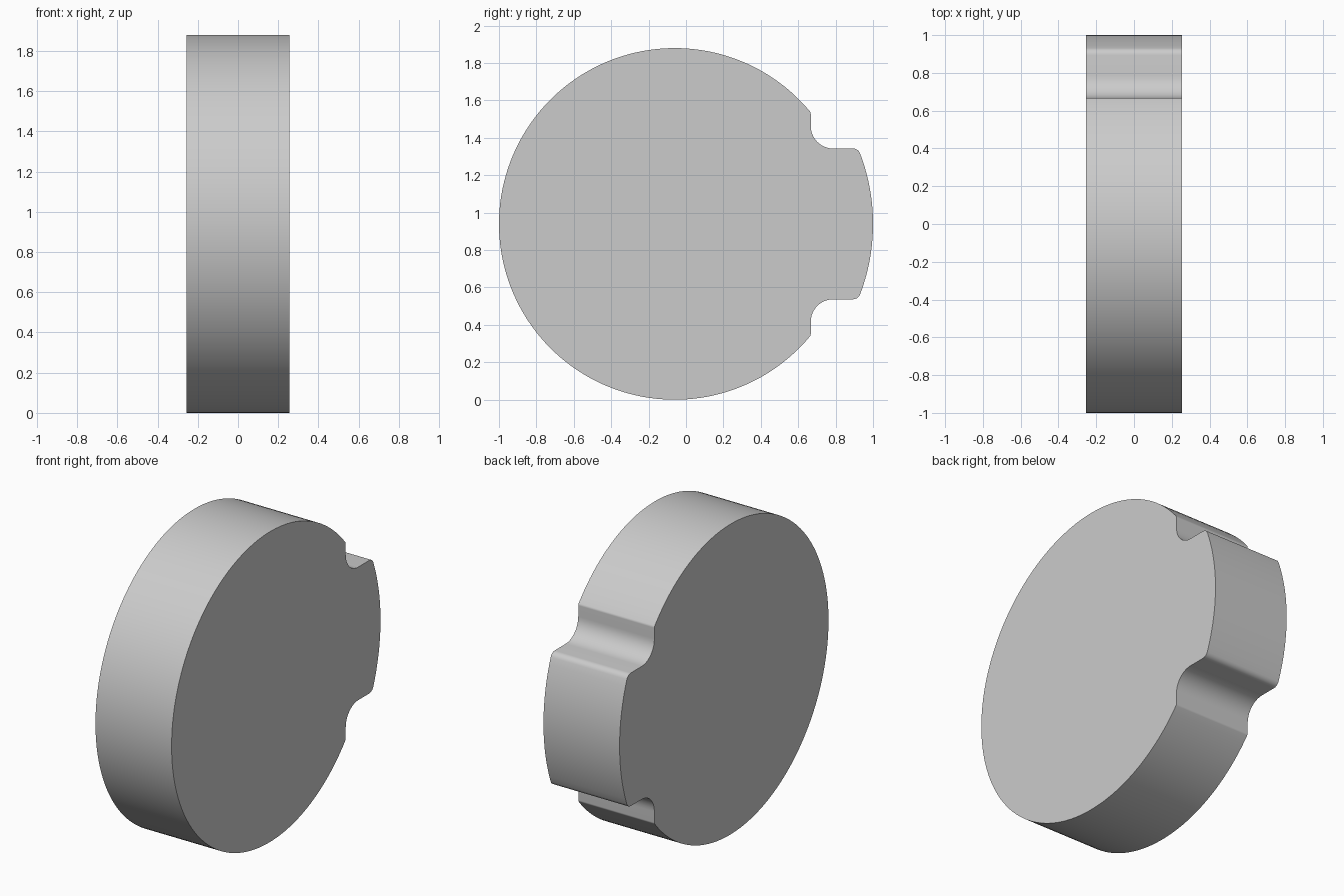
import bpy
import bmesh
from math import sqrt, sin, cos, asin, pi, radians

cube = bpy.data.objects.get("Cube")
if cube:
    bpy.data.objects.remove(cube, do_unlink=True)

RADIUS, TAB_RADIUS = 0.94, 1.06      # disc rim and tab outer face
HALF_WIDTH = 0.255
HUB_Y, HUB_Z = -0.06, 0.94
NOTCH_U, TAB_V = 0.727, 0.403        # notch wall and tab side
NOTCH_R, LIP_R, TAB_R = 0.12, 0.02, 0.04


def arc(u, v, r, start, end, steps):
    """Points of an arc round (u, v), both ends included."""
    angles = [start + (end - start) * i / steps for i in range(steps + 1)]
    return [(u + r * cos(a), v + r * sin(a)) for a in angles]


# Centres of the rounded tab corner and the rounded notch lip
tab_v = TAB_V - TAB_R
tab_u = sqrt((TAB_RADIUS - TAB_R) ** 2 - tab_v ** 2)
tab_angle = asin(tab_v / (TAB_RADIUS - TAB_R))
lip_u = NOTCH_U - LIP_R
lip_v = sqrt((RADIUS - LIP_R) ** 2 - lip_u ** 2)
lip_angle = asin(lip_v / (RADIUS - LIP_R))

# Upper half of the outline, from the tab middle round to the front
upper = arc(0, 0, TAB_RADIUS, 0, tab_angle, 10)
upper += arc(tab_u, tab_v, TAB_R, tab_angle, pi / 2, 5)[1:]
upper += arc(NOTCH_U + NOTCH_R, TAB_V + NOTCH_R, NOTCH_R, 1.5 * pi, pi, 10)
upper += arc(lip_u, lip_v, LIP_R, 0, lip_angle, 4)
upper += arc(0, 0, RADIUS, lip_angle, pi, 60)[1:]

# Mirror to the lower half, leaving out the two shared end points
outline = upper + [(u, -v) for u, v in reversed(upper[1:-1])]

# Extrude the outline across the width
bm = bmesh.new()
verts = [bm.verts.new((-HALF_WIDTH, u, v)) for u, v in outline]
face = bm.faces.new(verts)
result = bmesh.ops.extrude_face_region(bm, geom=[face], use_keep_orig=True)
moved = [g for g in result["geom"] if isinstance(g, bmesh.types.BMVert)]
bmesh.ops.translate(bm, verts=moved, vec=(2 * HALF_WIDTH, 0, 0))
bmesh.ops.recalc_face_normals(bm, faces=bm.faces)

mesh = bpy.data.meshes.new("notched_disc")
bm.to_mesh(mesh)
bm.free()
disc = bpy.data.objects.new("notched_disc", mesh)
disc.location = (0, HUB_Y, HUB_Z)
bpy.context.collection.objects.link(disc)

# Smooth rim with crisp side edges
bpy.ops.object.select_all(action="DESELECT")
disc.select_set(True)
bpy.context.view_layer.objects.active = disc
bpy.ops.object.shade_smooth_by_angle(angle=radians(30))
